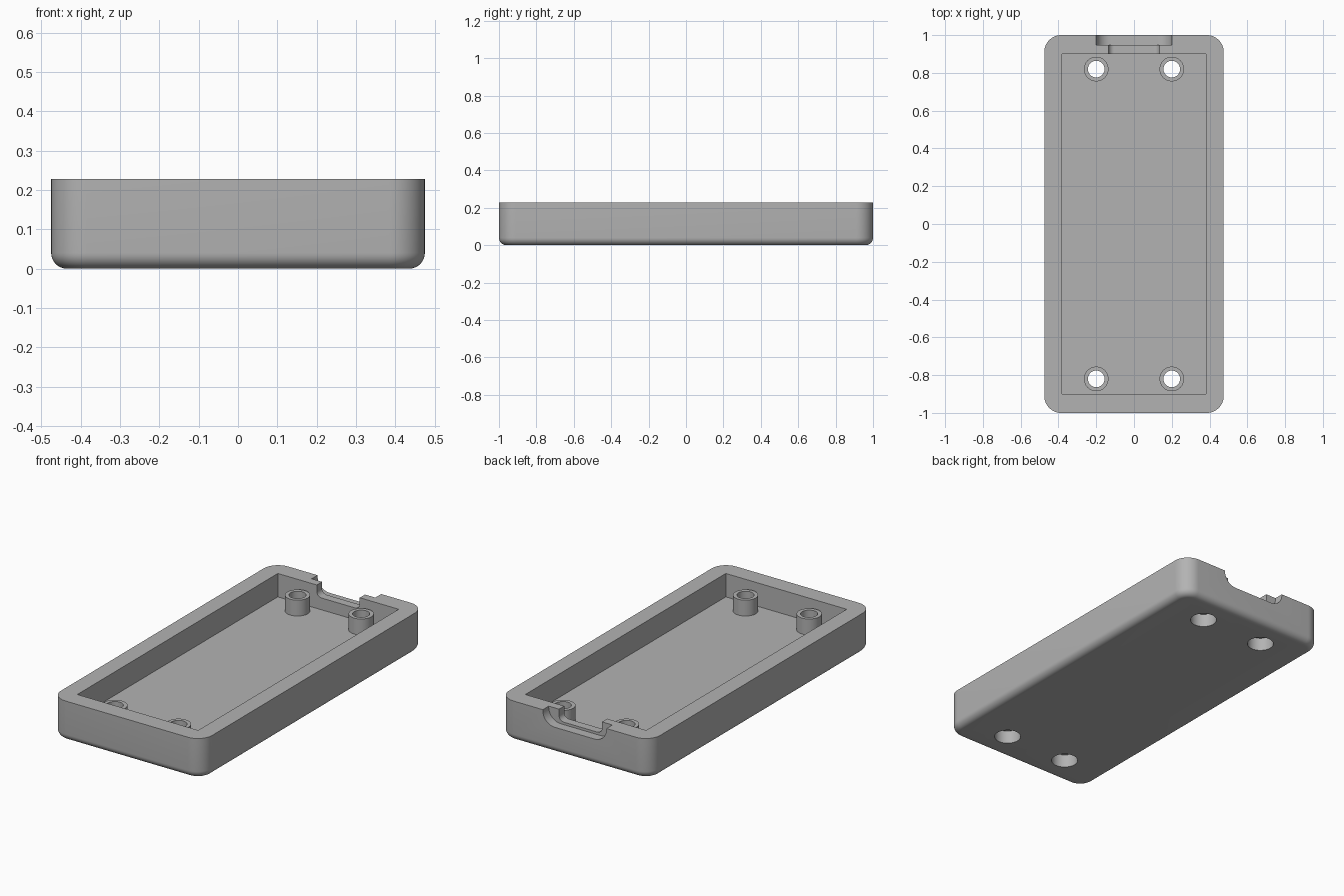
import bpy, bmesh, math
from mathutils import Matrix

if "Cube" in bpy.data.objects:
    bpy.data.objects.remove(bpy.data.objects["Cube"], do_unlink=True)

WIDTH, LENGTH, HEIGHT = 0.95, 2.0, 0.228
FLOOR, POST_TOP = 0.095, 0.185

grey = bpy.data.materials.new("plain grey")
grey.use_nodes = True
colour = (0.45, 0.45, 0.45, 1)
grey.diffuse_color = colour
grey.node_tree.nodes["Principled BSDF"].inputs["Base Color"].default_value = colour


def add_object(name, bm):
    bmesh.ops.recalc_face_normals(bm, faces=bm.faces[:])
    mesh = bpy.data.meshes.new(name)
    bm.to_mesh(mesh)
    bm.free()
    mesh.materials.append(grey)
    obj = bpy.data.objects.new(name, mesh)
    bpy.context.collection.objects.link(obj)
    return obj


def box(half_x, y0, y1, z0, z1):
    bm = bmesh.new()
    size = Matrix.Diagonal((2 * half_x, y1 - y0, z1 - z0, 1))
    place = Matrix.Translation((0, (y0 + y1) / 2, (z0 + z1) / 2))
    bmesh.ops.create_cube(bm, size=1, matrix=place @ size)
    return bm


def round_edges(bm, test, radius, segments):
    edges = [e for e in bm.edges if test(e.verts[0].co, e.verts[1].co)]
    bmesh.ops.bevel(bm, geom=edges, offset=radius, segments=segments,
                    profile=0.5, affect='EDGES', clamp_overlap=False)


def cylinder(name, x, y, radius, z0, z1):
    bm = bmesh.new()
    bmesh.ops.create_cone(bm, cap_ends=True, segments=48, radius1=radius,
                          radius2=radius, depth=z1 - z0,
                          matrix=Matrix.Translation((x, y, (z0 + z1) / 2)))
    return add_object(name, bm)


def combine(target, tool, operation):
    mod = target.modifiers.new(operation.lower(), 'BOOLEAN')
    mod.operation, mod.object, mod.solver = operation, tool, 'EXACT'
    bpy.context.view_layer.objects.active = target
    bpy.ops.object.modifier_apply(modifier=mod.name)
    bpy.data.objects.remove(tool, do_unlink=True)


# Tray body with rounded corners and a softened bottom edge
bm = box(WIDTH / 2, -LENGTH / 2, LENGTH / 2, 0, HEIGHT)
round_edges(bm, lambda a, b: abs(a.z - b.z) > 0.1, 0.09, 12)
round_edges(bm, lambda a, b: max(a.z, b.z) < 0.001, 0.04, 8)
tray = add_object("tray", bm)

# Square-cornered cavity
combine(tray, add_object("cavity_cutter", box(0.38, -0.9, 0.9, FLOOR, 0.4)), 'DIFFERENCE')

# Hollow screw posts with wide recesses underneath
for x in (-0.2, 0.2):
    for y in (-0.82, 0.82):
        combine(tray, cylinder("screw_post", x, y, 0.065, FLOOR - 0.01, POST_TOP), 'UNION')
        combine(tray, cylinder("hole_cutter", x, y, 0.044, -0.1, 0.4), 'DIFFERENCE')
        combine(tray, cylinder("recess_cutter", x, y, 0.07, -0.1, 0.075), 'DIFFERENCE')

# Stepped cable notch in the back wall: wide outside, narrow inside
for half, y0, y1, bottom, radius in ((0.2, 0.947, 1.1, 0.148, 0.075),
                                     (0.135, 0.85, 1.0, 0.162, 0.03)):
    bm = box(half, y0, y1, bottom, 0.4)
    round_edges(bm, lambda a, b: max(a.z, b.z) < bottom + 0.001
                and abs(a.y - b.y) > 0.05, radius, 10)
    combine(tray, add_object("notch_cutter", bm), 'DIFFERENCE')

# Smooth curves, crisp corners
bpy.ops.object.select_all(action='DESELECT')
tray.select_set(True)
bpy.context.view_layer.objects.active = tray
bpy.ops.object.shade_smooth_by_angle(angle=math.radians(30))
